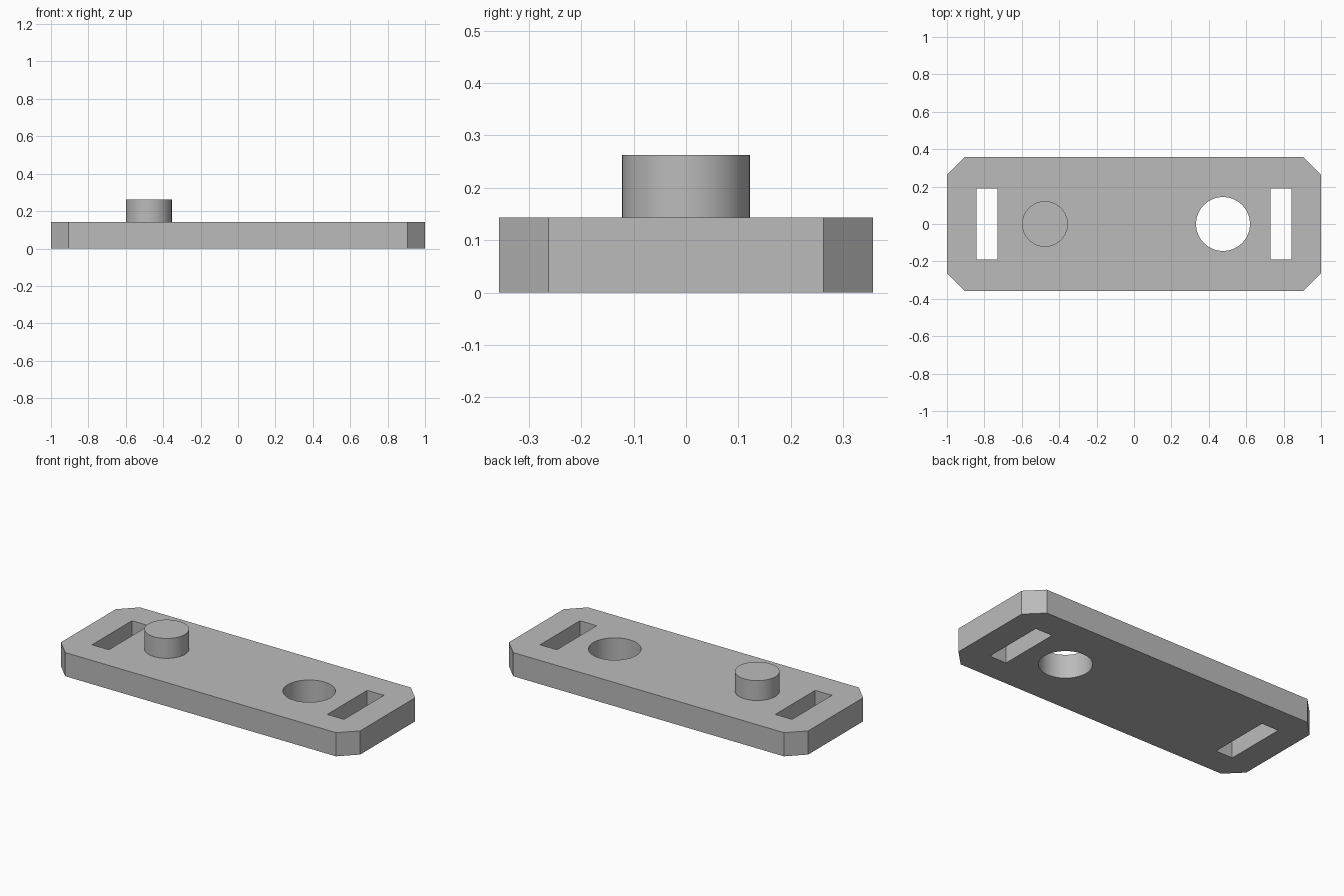
import bpy
import bmesh
import math

cube = bpy.data.objects.get("Cube")
if cube:
    bpy.data.objects.remove(cube, do_unlink=True)

LENGTH, WIDTH, THICK = 2.0, 0.714, 0.143
CHAMFER = 0.095
PEG_X, PEG_R, PEG_TOP = 0.476, 0.122, 0.263
HOLE_R = 0.144
SLOT_X, SLOT_W, SLOT_L = 0.786, 0.112, 0.38

grey = bpy.data.materials.new("plain grey")
grey.use_nodes = True
grey.diffuse_color = (0.5, 0.5, 0.5, 1)
grey.node_tree.nodes["Principled BSDF"].inputs["Base Color"].default_value = (0.5, 0.5, 0.5, 1)


def finish(obj, name):
    obj.name = name
    obj.data.name = name
    obj.data.materials.append(grey)
    return obj


def box(name, size, loc):
    bpy.ops.mesh.primitive_cube_add(size=1, location=loc)
    obj = bpy.context.object
    obj.scale = size
    bpy.ops.object.transform_apply(location=False, rotation=False, scale=True)
    return finish(obj, name)


def cylinder(name, radius, x, bottom, top):
    bpy.ops.mesh.primitive_cylinder_add(
        vertices=64, radius=radius, depth=top - bottom, location=(x, 0, (bottom + top) / 2))
    return finish(bpy.context.object, name)


def smooth(obj):
    bpy.ops.object.select_all(action="DESELECT")
    obj.select_set(True)
    bpy.context.view_layer.objects.active = obj
    bpy.ops.object.shade_smooth_by_angle(angle=math.radians(30))


# Plate with chamfered upright corners
plate = box("plate", (LENGTH, WIDTH, THICK), (0, 0, THICK / 2))
bm = bmesh.new()
bm.from_mesh(plate.data)
corners = [e for e in bm.edges if abs(e.verts[0].co.z - e.verts[1].co.z) > THICK / 2]
bmesh.ops.bevel(bm, geom=corners, offset=CHAMFER, segments=1, affect="EDGES")
bm.to_mesh(plate.data)
bm.free()

# Cut the two end slots and the round hole through the plate
cutters = [box("slot_cutter", (SLOT_W, SLOT_L, THICK * 3), (side * SLOT_X, 0, THICK / 2))
           for side in (-1, 1)]
cutters.append(cylinder("hole_cutter", HOLE_R, PEG_X, -THICK, THICK * 2))
bpy.context.view_layer.objects.active = plate
for cutter in cutters:
    cut = plate.modifiers.new("cut", "BOOLEAN")
    cut.operation = "DIFFERENCE"
    cut.solver = "EXACT"
    cut.object = cutter
    bpy.ops.object.modifier_apply(modifier=cut.name)
    bpy.data.objects.remove(cutter, do_unlink=True)
smooth(plate)

# Round peg standing on the plate
peg = cylinder("peg", PEG_R, -PEG_X, THICK, PEG_TOP)
smooth(peg)
